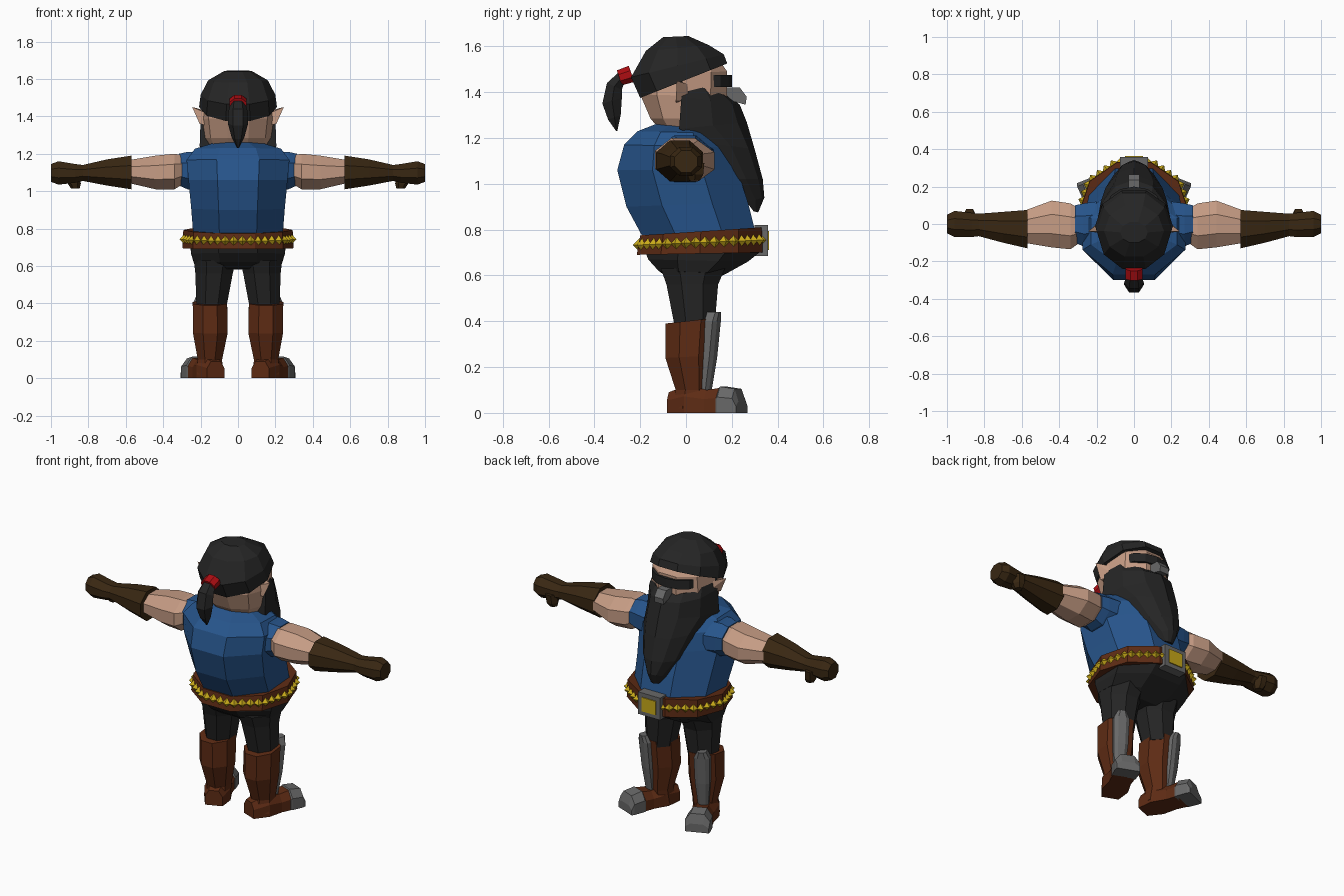
import bpy, bmesh, math
from mathutils import Matrix, Vector

if "Cube" in bpy.data.objects:
    bpy.data.objects.remove(bpy.data.objects["Cube"])


def mat(name, r, g, b):
    m = bpy.data.materials.new(name)
    m.diffuse_color = (r, g, b, 1)
    m.use_nodes = True
    m.node_tree.nodes["Principled BSDF"].inputs["Base Color"].default_value = m.diffuse_color
    return m


BLUE = mat("blue cloth", .02, .09, .26)
BLACK = mat("black hair and cloth", .018, .018, .018)
SKIN = mat("skin", .56, .33, .23)
GLOVE = mat("dark brown leather", .04, .02, .006)
BROWN = mat("brown leather", .11, .024, .007)
GOLD = mat("gold", .58, .40, .01)
STEEL = mat("grey steel", .14, .14, .14)
RED = mat("red band", .42, .004, .006)


def finish(name, bm, material, mirror=False):
    bmesh.ops.recalc_face_normals(bm, faces=bm.faces)
    me = bpy.data.meshes.new(name)
    bm.to_mesh(me)
    bm.free()
    me.materials.append(material)
    ob = bpy.data.objects.new(name, me)
    bpy.context.collection.objects.link(ob)
    if mirror:
        ob.modifiers.new("mirror", 'MIRROR').use_mirror_merge = False
    return ob


def loft(name, rings, material, mirror=False, matrix=None):
    """Skin a stack of equal-sized point rings and cap both ends."""
    bm = bmesh.new()
    vs = [[bm.verts.new(p) for p in r] for r in rings]
    n = len(vs[0])
    for a, b in zip(vs, vs[1:]):
        for i in range(n):
            j = (i + 1) % n
            bm.faces.new((a[i], a[j], b[j], b[i]))
    bm.faces.new(vs[0])
    bm.faces.new(vs[-1])
    if matrix:
        bm.transform(matrix)
    return finish(name, bm, material, mirror)


def ring(w, yb, zb, yf, zf, n=8, cx=0):
    """Tilted oval with flat sides: half width, back point, front point."""
    k = 1 / math.cos(math.pi / n)
    out = []
    for i in range(n):
        a = 2 * math.pi * (i + .5) / n
        s = (k * math.cos(a) + 1) / 2
        out.append((cx + w * k * math.sin(a), yb + (yf - yb) * s, zb + (zf - zb) * s))
    return out


def arc(w, ys, zs, yf, zf, n=6):
    """Half oval bulging to +y: half width, side point, front point."""
    out = []
    for i in range(n + 1):
        a = math.pi * (i / n - .5)
        c = math.cos(a)
        out.append((w * math.sin(a), ys + (yf - ys) * c, zs + (zf - zs) * c))
    return out


def xring(x, y0, y1, z0, z1, n=8):
    """Oval across the x axis, given by its y and z limits."""
    k = 1 / math.cos(math.pi / n) / 2
    pts = []
    for i in range(n):
        a = 2 * math.pi * (i + .5) / n
        pts.append((x, (y0 + y1) / 2 + (y1 - y0) * k * math.cos(a),
                    (z0 + z1) / 2 + (z1 - z0) * k * math.sin(a)))
    return pts


def yring(y, w, h):
    """Foot section: flat sole, bevelled top."""
    return [(-w, y, 0), (w, y, 0), (w, y, h * .6), (w * .55, y, h), (-w * .55, y, h), (-w, y, h * .6)]


def box(name, x0, x1, y0, y1, z0, z1, material):
    rect = lambda z: [(x0, y0, z), (x1, y0, z), (x1, y1, z), (x0, y1, z)]
    return loft(name, [rect(z0), rect(z1)], material)


# torso and sleeves
loft("tunic", [ring(*r) for r in (
    (.24, -.19, .77, .30, .80), (.25, -.26, .90, .27, .92), (.265, -.30, 1.06, .225, 1.06),
    (.275, -.27, 1.17, .18, 1.16), (.23, -.21, 1.23, .13, 1.22), (.12, -.12, 1.265, .08, 1.25))], BLUE)
loft("sleeve", [xring(.2, -.12, .12, 1.0, 1.21), xring(.27, -.12, .11, 1.01, 1.21),
                xring(.315, -.10, .10, 1.03, 1.20)], BLUE, True)

# arms, gloves, thumbs
loft("arm", [xring(.29, -.10, .08, 1.04, 1.19), xring(.34, -.135, .11, 1.01, 1.2),
             xring(.44, -.125, .125, 1.01, 1.19), xring(.59, -.10, .07, 1.045, 1.165)], SKIN, True)
loft("glove", [xring(.57, -.13, .075, 1.01, 1.19), xring(.70, -.10, .065, 1.03, 1.17),
               xring(.83, -.065, .055, 1.055, 1.14), xring(.87, -.07, .06, 1.045, 1.145),
               xring(.96, -.07, .07, 1.035, 1.16), xring(1.0, -.05, .05, 1.05, 1.145)], GLOVE, True)
loft("thumb", [ring(.03, .0, 1.09, .08, 1.09, 6, .88), ring(.03, .005, 1.04, .075, 1.04, 6, .875),
               ring(.02, .015, 1.015, .06, 1.015, 6, .87)], GLOVE, True)

# trousers
loft("hips", [ring(*r) for r in ((.255, -.18, .71, .32, .70), (.25, -.165, .67, .27, .66),
                                 (.235, -.12, .62, .18, .61), (.15, -.07, .585, .12, .58))], BLACK)
loft("trouser_leg", [ring(.113, -.11, .63, .17, .63, 8, .123), ring(.10, -.085, .56, .14, .56, 8, .128),
                     ring(.08, -.05, .38, .125, .38, 8, .142)], BLACK, True)

# belt with a row of pyramid studs and a buckle
low = ring(.283, -.215, .69, .335, .70, 10)
high = ring(.278, -.20, .775, .33, .81, 10)
loft("belt", [low, high], BROWN)
bm = bmesh.new()
mid = [(Vector(a) + Vector(b)) / 2 for a, b in zip(low, high)]
for i in range(10):
    a, b = mid[i], mid[(i + 1) % 10]
    d = b - a
    out = Vector((-d.y, d.x, 0))
    if out.dot((a + b) / 2 - Vector((0, .06, .74))) < 0:
        out.negate()
    count = max(2, round(d.length / .047))
    for k in range(count):
        p = a + d * (k + .5) / count + out.normalized() * .01
        bmesh.ops.create_cone(bm, cap_ends=True, segments=4, radius1=.03, radius2=0, depth=.03,
                              matrix=Matrix.Translation(p) @ out.to_track_quat('Z', 'Y').to_matrix().to_4x4())
finish("belt_studs", bm, GOLD)
box("buckle", -.075, .075, .30, .357, .685, .82, STEEL)
box("buckle_plate", -.047, .047, .355, .363, .71, .795, GOLD)

# boots, splayed feet, steel toes and shin plates
loft("boot_shaft", [ring(.092, -.09, .39, .13, .415, 8, .15), ring(.093, -.09, .24, .115, .25, 8, .148),
                    ring(.065, -.045, .10, .10, .10, 8, .15), ring(.07, -.06, .02, .09, .02, 8, .15)],
     BROWN, True)
splay = Matrix.Translation((.145, 0, 0)) @ Matrix.Rotation(math.radians(-22), 4, 'Z')
loft("boot_foot", [yring(*r) for r in ((-.07, .05, .09), (.02, .075, .12), (.11, .062, .10), (.18, .066, .11))],
     BROWN, True, splay)
loft("steel_toe", [yring(*r) for r in ((.165, .066, .10), (.175, .07, .115), (.245, .072, .105), (.262, .068, .05))],
     STEEL, True, splay)
plate = lambda w, y, z: [(-w, y - .05, z), (w, y - .05, z), (w, y - .012, z), (w * .5, y, z),
                         (-w * .5, y, z), (-w, y - .012, z)]
loft("shin_plate", [plate(.03, .115, .10), plate(.042, .138, .24), plate(.045, .155, .40), plate(.025, .16, .44)],
     STEEL, True, splay)

# head, ears, nose, brow
loft("head", [ring(*r, 10) for r in (
    (.14, -.10, 1.22, .10, 1.22), (.172, -.155, 1.285, .13, 1.285), (.185, -.20, 1.39, .18, 1.38),
    (.178, -.19, 1.48, .18, 1.49), (.14, -.13, 1.56, .13, 1.56))], SKIN)
bm = bmesh.new()
for p in ((.165, -.04, 1.35), (.165, .03, 1.37), (.17, .02, 1.43), (.175, -.04, 1.42),
          (.205, -.045, 1.36), (.245, -.04, 1.45)):
    bm.verts.new(p)
bmesh.ops.convex_hull(bm, input=bm.verts)
finish("ear", bm, SKIN, True)
nose = ((.16, 1.42), (.235, 1.42), (.265, 1.38), (.26, 1.345), (.225, 1.355), (.16, 1.37))
loft("steel_nose", [[(x, y, z) for y, z in nose] for x in (-.03, .03)], STEEL)
loft("brow", [arc(.145, .10, 1.422, .20, 1.422), arc(.145, .10, 1.475, .20, 1.475)], BLACK)

# hair cap, tied ponytail, beard
loft("hair_cap", [ring(*r, 10) for r in (
    (.198, -.20, 1.375, .18, 1.525), (.19, -.24, 1.465, .165, 1.565),
    (.152, -.175, 1.58, .10, 1.605), (.07, -.10, 1.64, .01, 1.645))], BLACK)
loft("hair_tie", [ring(*r) for r in ((.045, -.302, 1.495, -.28, 1.43), (.045, -.25, 1.515, -.225, 1.445))], RED)
loft("ponytail", [ring(*r, 6) for r in (
    (.035, -.29, 1.49, -.27, 1.44), (.045, -.345, 1.44, -.28, 1.41), (.047, -.365, 1.35, -.28, 1.375),
    (.03, -.34, 1.28, -.285, 1.30), (.004, -.305, 1.23, -.30, 1.23))], BLACK)
loft("beard", [arc(*r) for r in (
    (.19, -.03, 1.455, .19, 1.38), (.20, -.02, 1.38, .235, 1.345), (.205, -.03, 1.24, .265, 1.27),
    (.175, .09, 1.18, .30, 1.15), (.125, .19, 1.02, .335, 1.02), (.06, .265, .92, .342, .94),
    (.03, .295, .88, .315, .875))], BLACK)
